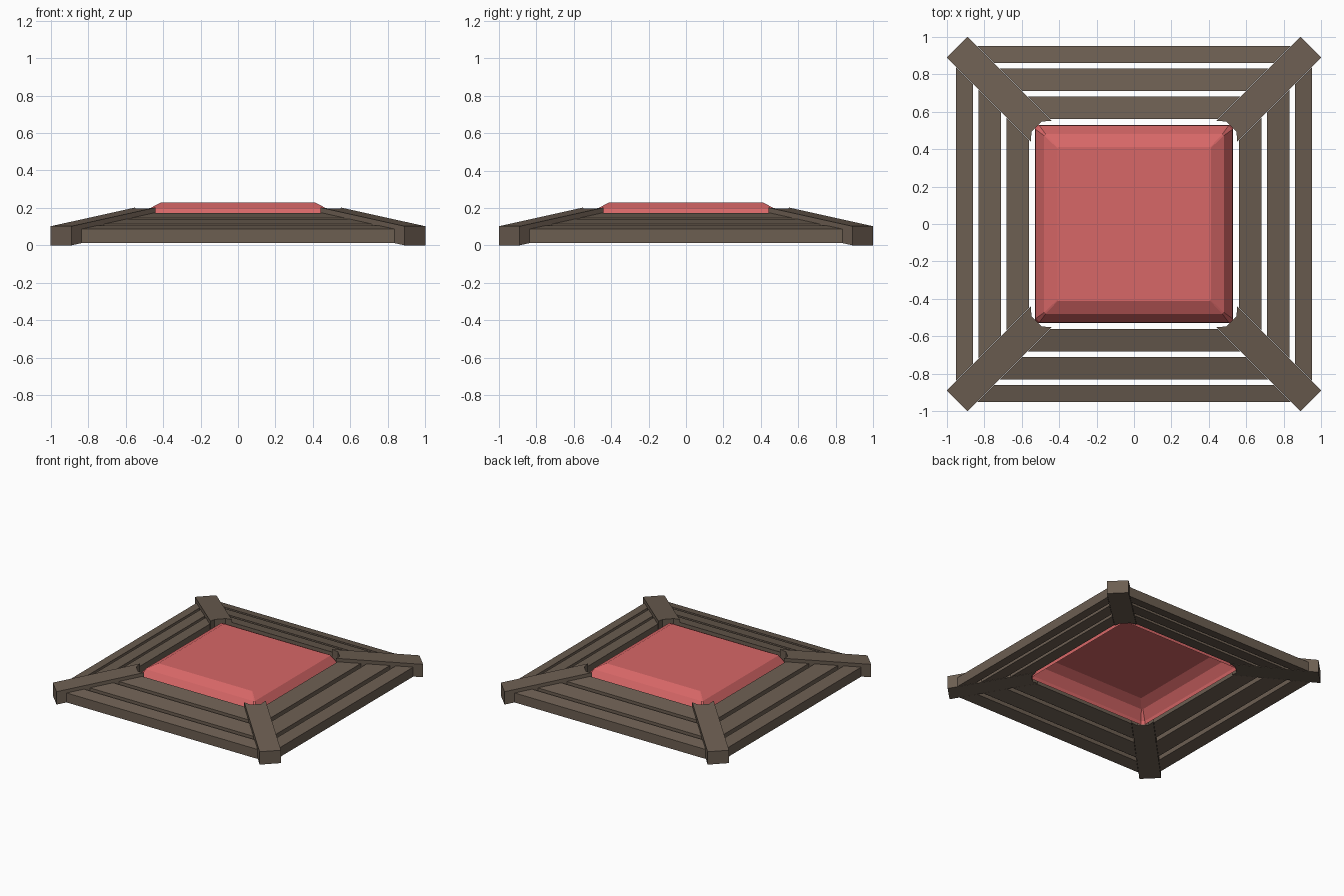
import bpy, math
from mathutils import Matrix

if "Cube" in bpy.data.objects:
    bpy.data.objects.remove(bpy.data.objects["Cube"])

def material(name, rgb):
    m = bpy.data.materials.new(name)
    m.diffuse_color = (*rgb, 1)
    m.use_nodes = True
    m.node_tree.nodes["Principled BSDF"].inputs["Base Color"].default_value = m.diffuse_color
    return m

WOOD = material("brown wood", (0.15, 0.112, 0.083))
RED = material("red cloth", (0.68, 0.135, 0.135))
SLOPE = 0.222          # rise of the frame per unit towards the centre

def make(name, verts, faces, mat, turn=0):
    me = bpy.data.meshes.new(name)
    me.from_pydata(verts, [], faces)
    me.transform(Matrix.Rotation(turn, 4, 'Z'))
    me.materials.append(mat)
    ob = bpy.data.objects.new(name, me)
    bpy.context.collection.objects.link(ob)
    return ob

def prism(name, outline, z_at, thick, mat, turn):
    """Counter-clockwise plan outline with a sloped top and parallel underside."""
    n = len(outline)
    top = [(x, y, z_at(x, y)) for x, y in outline]
    low = [(x, y, z - thick) for x, y, z in top]
    faces = [tuple(range(n)), tuple(reversed(range(n, 2 * n)))]
    faces += [(i, i + n, (i + 1) % n + n, (i + 1) % n) for i in range(n)]
    return make(name, top + low, faces, mat, turn)

R2 = math.sqrt(2)
for k in range(4):
    turn = k * math.pi / 2
    # sloping slats, mitred against the corner beams
    for row, (a, b) in zip(("outer", "middle", "inner"),
                           ((0.86, 0.95), (0.71, 0.83), (0.56, 0.68))):
        m = 0.113
        prism(f"{row}_slat_{k + 1}",
              [(-(a - m), a), (a - m, a), (b - m, b), (-(b - m), b)][::1],
              lambda x, y: 0.087 + SLOPE * (0.95 - y), 0.075, WOOD, turn)
    # corner beam, modelled along x and turned onto the diagonal, notched inside
    w, r0, r1 = 0.078, 0.495 * R2, 0.945 * R2
    prism(f"corner_beam_{k + 1}",
          [(r1, -w), (r1, w), (r0, w), (r0 + 0.035, 0.04),
           (r0 + 0.035, -0.04), (r0, -w)],
          lambda x, y: 0.102 + SLOPE * (r1 - x) / R2, 0.102, WOOD,
          turn + math.pi / 4)

# hollow stretched cover: stacked rings with slightly clipped corners
def ring(h, c, z):
    q = [(h, -h + c), (h, h - c)]
    pts = []
    for _ in range(4):
        pts += [(x, y, z) for x, y in q]
        q = [(-y, x) for x, y in q]
    return pts

levels = [(0.53, 0.02, 0.10), (0.525, 0.02, 0.125), (0.48, 0.008, 0.193), (0.41, 0.004, 0.23)]
verts = [p for lv in levels for p in ring(*lv)]
faces = [(j * 8 + i, j * 8 + (i + 1) % 8, j * 8 + 8 + (i + 1) % 8, j * 8 + 8 + i)
         for j in range(len(levels) - 1) for i in range(8)]
faces.append(tuple(range(24, 32)))
make("red_cover", verts, faces, RED)
